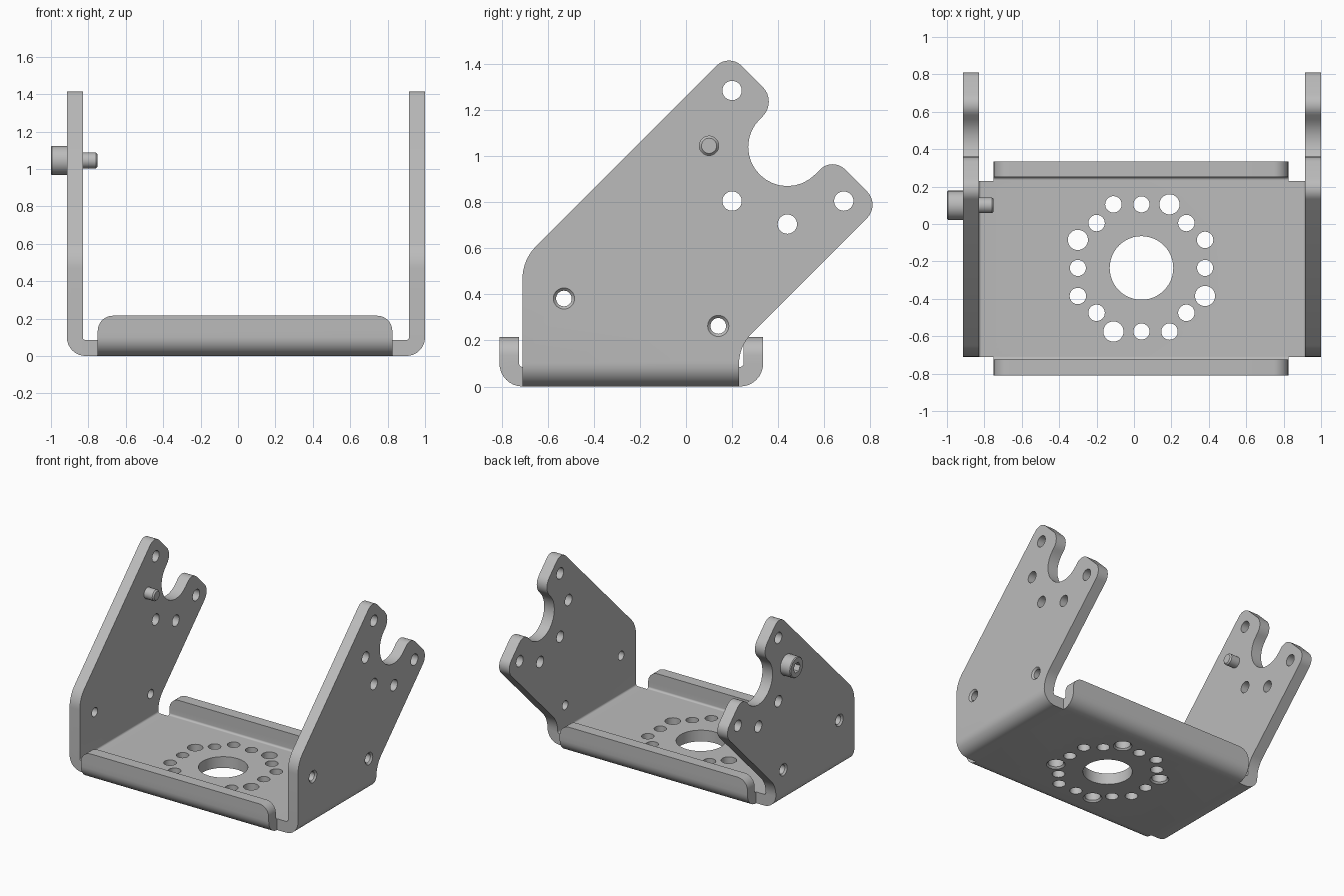
import bpy, bmesh, math
from mathutils import Vector, Matrix

cube = bpy.data.objects.get("Cube")
if cube:
    bpy.data.objects.remove(cube, do_unlink=True)

metal = bpy.data.materials.new("grey metal")
metal.use_nodes = True
metal.diffuse_color = (0.5, 0.5, 0.5, 1)
metal.node_tree.nodes["Principled BSDF"].inputs["Base Color"].default_value = (0.5, 0.5, 0.5, 1)

T = 0.085                      # sheet thickness
LEFT, RIGHT = -0.915, 1.0      # outer faces of the side plates


def finish(name, bm):
    bmesh.ops.recalc_face_normals(bm, faces=bm.faces)
    mesh = bpy.data.meshes.new(name)
    bm.to_mesh(mesh)
    bm.free()
    mesh.materials.append(metal)
    ob = bpy.data.objects.new(name, mesh)
    bpy.context.collection.objects.link(ob)
    return ob


def fillet(corners, steps=8):
    """Round each (u, v, radius) corner of a closed outline."""
    out = []
    for i, (u, v, r) in enumerate(corners):
        p = Vector((u, v))
        if not r:
            out.append(p)
            continue
        a = (Vector(corners[i - 1][:2]) - p).normalized()
        b = (Vector(corners[(i + 1) % len(corners)][:2]) - p).normalized()
        half = a.angle(b) / 2
        centre = p + (a + b).normalized() * r / math.sin(half)
        start = p + a * r / math.tan(half) - centre
        end = p + b * r / math.tan(half) - centre
        turn = math.atan2(start.x * end.y - start.y * end.x, start.dot(end))
        for k in range(steps + 1):
            out.append(centre + Matrix.Rotation(turn * k / steps, 2) @ start)
    return out


def prism(name, corners, axis, lo, hi):
    """Extrude a rounded outline along x (outline in yz) or y (outline in xz)."""
    def place(p, d):
        return (d, p.x, p.y) if axis == "x" else (p.x, d, p.y)
    bm = bmesh.new()
    pts = fillet(corners)
    rings = [[bm.verts.new(place(p, d)) for p in pts] for d in (lo, hi)]
    bm.faces.new(rings[0])
    bm.faces.new(rings[1])
    for i in range(len(pts)):
        bm.faces.new((rings[0][i - 1], rings[0][i], rings[1][i], rings[1][i - 1]))
    return finish(name, bm)


def turned(bm, profile, axis, centre, sides=32):
    """Lathe (distance, radius) pairs around an x or z axis through centre."""
    rings = []
    for d, r in profile:
        ring = []
        for k in range(sides):
            t = math.tau * k / sides
            c, s = r * math.cos(t), r * math.sin(t)
            off = (d, c, s) if axis == "x" else (c, s, d)
            ring.append(bm.verts.new(Vector(centre) + Vector(off)))
        rings.append(ring)
    for a, b in zip(rings, rings[1:]):
        for k in range(sides):
            bm.faces.new((a[k - 1], a[k], b[k], b[k - 1]))
    bm.faces.new(rings[0])
    bm.faces.new(rings[-1])


def combine(ob, other, operation):
    """Apply a boolean and discard the helper."""
    mod = ob.modifiers.new(operation, "BOOLEAN")
    mod.operation, mod.solver, mod.object = operation, "EXACT", other
    bpy.context.view_layer.objects.active = ob
    bpy.ops.object.modifier_apply(modifier=mod.name)
    bpy.data.objects.remove(other, do_unlink=True)


def channel(name, lo, hi, top, axis, start, end):
    """U-shaped folded sheet."""
    outer, inner = 0.1, 0.015
    return prism(name, [
        (lo, top, 0), (lo, 0, outer), (hi, 0, outer), (hi, top, 0),
        (hi - T, top, 0), (hi - T, T, inner), (lo + T, T, inner), (lo + T, top, 0),
    ], axis, start, end)


# Base with two side plates, trimmed to the forked outline
bracket = channel("bracket", LEFT, RIGHT, 1.6, "y", -0.9, 0.9)
outline = prism("outline", [
    (-0.71, -0.1, 0), (-0.71, 0.55, 0.2),
    (0.1865, 1.4465, 0.076), (0.397, 1.237, 0.09),
    (0.2, 1.04, 0.169), (0.44, 0.8, 0.169),
    (0.6365, 0.9965, 0.076), (0.844, 0.789, 0.082),
    (0.23, 0.175, 0.19), (0.23, -0.1, 0),
], "x", -1.2, 1.2)
combine(bracket, outline, "INTERSECT")

# Front and back flanges with rounded top corners
flanges = channel("flanges", -0.81, 0.335, 0.215, "x", -0.9, 0.9)
trim = prism("flange_trim", [
    (-0.75, -0.1, 0), (0.825, -0.1, 0), (0.825, 0.215, 0.08), (-0.75, 0.215, 0.08),
], "y", -1, 1)
combine(flanges, trim, "INTERSECT")
combine(bracket, flanges, "UNION")

# Holes through both side plates
bm = bmesh.new()
for y, z in [(0.2, 1.285), (0.1, 1.045), (0.2, 0.805), (0.44, 0.705), (0.685, 0.805)]:
    turned(bm, [(-1.1, 0.042), (1.1, 0.042)], "x", (0, y, z))
# Countersunk holes near the base
for y, z in [(-0.53, 0.382), (0.14, 0.263)]:
    turned(bm, [(-1.1, 0.046), (LEFT, 0.046), (LEFT + 0.012, 0.034),
                (RIGHT - 0.012, 0.034), (RIGHT, 0.046), (1.1, 0.046)], "x", (0, y, z))
# Central opening and its four-fold ring of holes
hub = Vector((0.04, -0.235, 0))
turned(bm, [(-0.1, 0.17), (0.2, 0.17)], "z", hub, 48)
for quarter in range(4):
    spin = Matrix.Rotation(quarter * math.pi / 2, 3, "Z")
    for x, y, r in [(0, 0.34, 0.043), (-0.15, 0.34, 0.044), (0.24, 0.24, 0.044)]:
        turned(bm, [(-0.1, r), (0.2, r)], "z", hub + spin @ Vector((x, y, 0)))
    turned(bm, [(-0.1, 0.065), (0, 0.065), (0.012, 0.054), (0.2, 0.054)], "z",
           hub + spin @ Vector((0.15, 0.34, 0)))
combine(bracket, finish("hole_cutters", bm), "DIFFERENCE")

# Socket-head screw in the right plate
pin = (0, 0.1, 1.045)
bm = bmesh.new()
turned(bm, [(-1, 0.072), (-0.994, 0.078), (LEFT, 0.078), (LEFT, 0.042),
            (-0.76, 0.042), (-0.75, 0.033)], "x", pin)
screw = finish("screw", bm)
bm = bmesh.new()
turned(bm, [(-1.1, 0.04), (-0.955, 0.04)], "x", pin, 6)
combine(screw, finish("socket_cutter", bm), "DIFFERENCE")

# Smooth the bends and bores, keep the edges crisp
for ob in (bracket, screw):
    bpy.ops.object.select_all(action="DESELECT")
    ob.select_set(True)
    bpy.context.view_layer.objects.active = ob
    bpy.ops.object.shade_smooth_by_angle(angle=math.radians(30))
